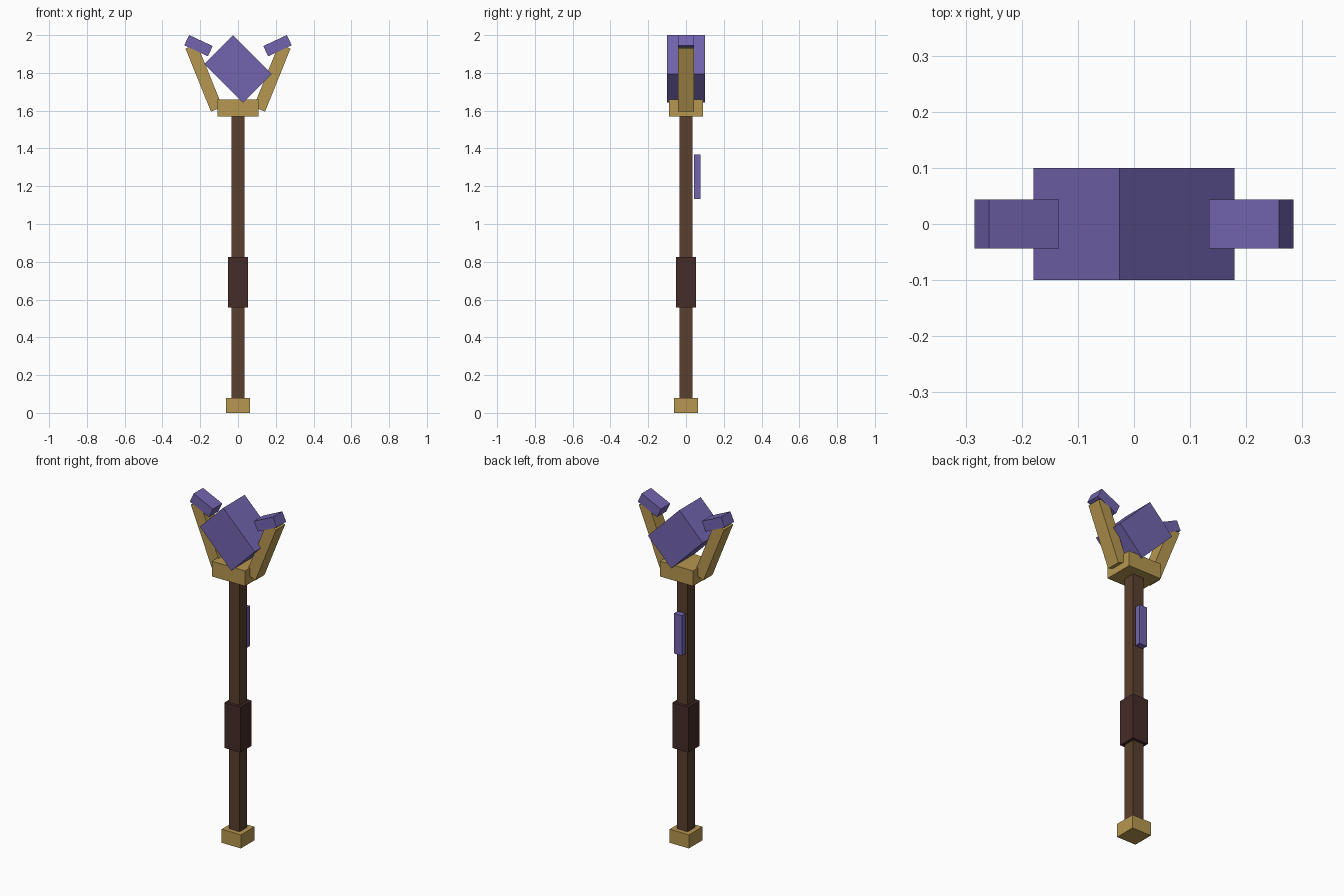
import bpy
from math import radians

if "Cube" in bpy.data.objects:
    bpy.data.objects.remove(bpy.data.objects["Cube"])


def material(name, rgb):
    m = bpy.data.materials.new(name)
    m.diffuse_color = (*rgb, 1)
    m.use_nodes = True
    m.node_tree.nodes["Principled BSDF"].inputs["Base Color"].default_value = m.diffuse_color
    return m


WOOD = material("dark_wood", (0.10, 0.05, 0.027))
GRIP = material("grip_leather", (0.06, 0.025, 0.022))
GOLD = material("gold", (0.47, 0.31, 0.08))
GEM = material("violet_crystal", (0.17, 0.13, 0.43))


def box(name, center, size, mat, tilt=0):
    """Box of the given full size, tilted in degrees about the y axis."""
    bpy.ops.mesh.primitive_cube_add(size=1, location=center,
                                    rotation=(0, radians(tilt), 0))
    o = bpy.context.object
    o.name = name
    o.scale = size
    o.data.materials.append(mat)
    return o


# Pole: foot cap, shaft, hand grip, head collar
box("foot_cap", (0, 0, 0.04), (0.126, 0.126, 0.08), GOLD)
box("shaft", (0, 0, 0.82), (0.07, 0.07, 1.50), WOOD)
box("grip", (0, 0, 0.692), (0.104, 0.104, 0.268), GRIP)
box("collar", (0, 0, 1.614), (0.216, 0.178, 0.09), GOLD)

# Tilted crystal held in the head
box("crystal", (0, 0, 1.821), (0.29, 0.20, 0.216), GEM, 45)

# Mirrored prongs and their crystal tips
for side, s in (("left", -1), ("right", 1)):
    box(f"prong_{side}", (s * 0.180, 0, 1.774), (0.066, 0.084, 0.36), GOLD, s * 22)
    box(f"prong_tip_{side}", (s * 0.209, 0, 1.944), (0.138, 0.087, 0.06), GEM, s * -25)

# Small inlay plate floating just behind the shaft
box("back_inlay", (0, 0.059, 1.25), (0.052, 0.035, 0.236), GEM)
